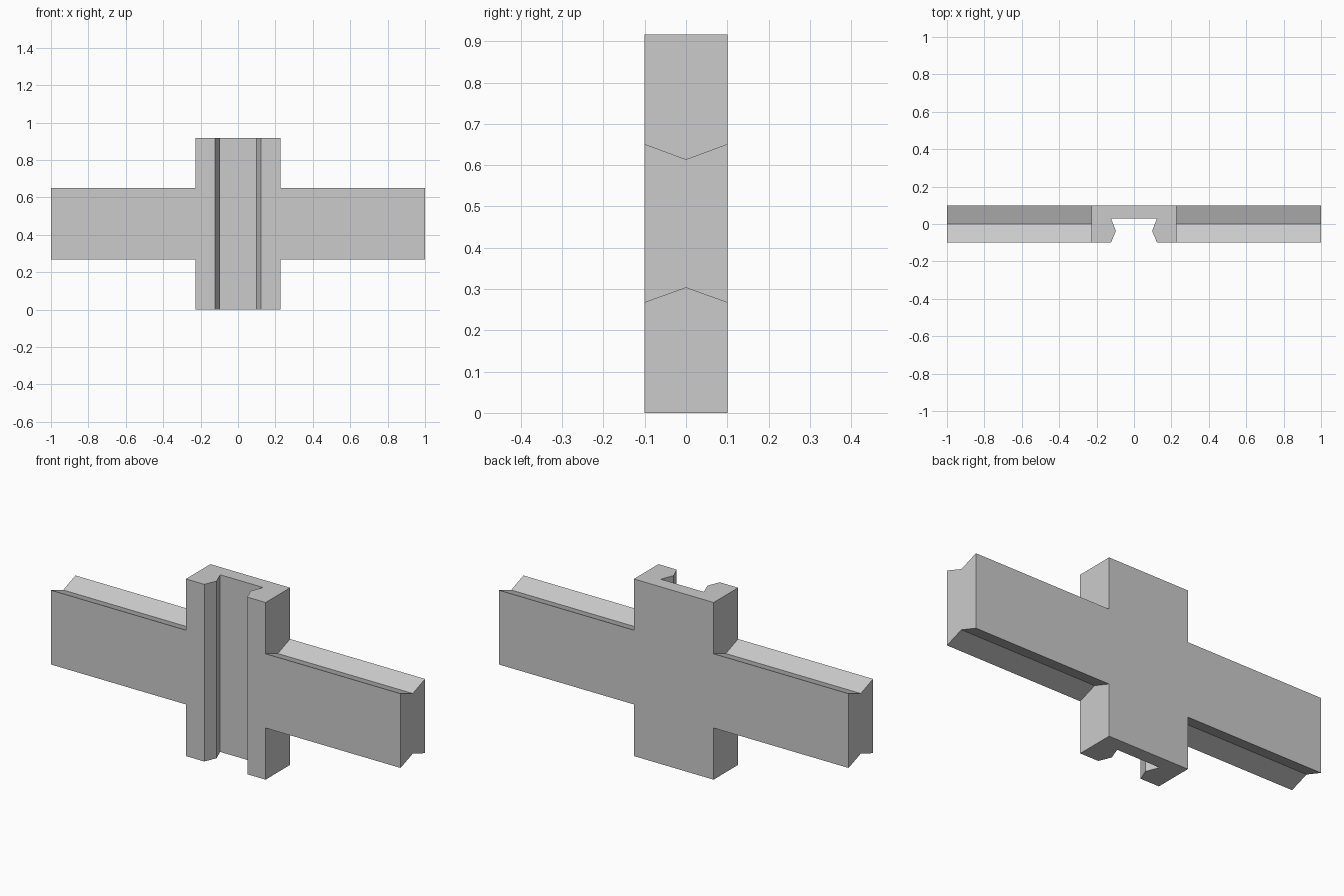
import bpy
import bmesh
from mathutils import Vector

cube = bpy.data.objects.get("Cube")
if cube:
    bpy.data.objects.remove(cube, do_unlink=True)

grey = bpy.data.materials.new("plain grey")
grey.use_nodes = True
colour = (0.6, 0.6, 0.6, 1)
grey.diffuse_color = colour
grey.node_tree.nodes["Principled BSDF"].inputs["Base Color"].default_value = colour


def extrude_profile(name, points, direction):
    """Make a solid by sweeping a closed outline along a vector."""
    bm = bmesh.new()
    face = bm.faces.new([bm.verts.new(p) for p in points])
    result = bmesh.ops.extrude_face_region(bm, geom=[face])
    moved = [g for g in result["geom"] if isinstance(g, bmesh.types.BMVert)]
    bmesh.ops.translate(bm, verts=moved, vec=Vector(direction))
    bmesh.ops.recalc_face_normals(bm, faces=bm.faces)
    mesh = bpy.data.meshes.new(name)
    bm.to_mesh(mesh)
    bm.free()
    mesh.materials.append(grey)
    obj = bpy.data.objects.new(name, mesh)
    bpy.context.collection.objects.link(obj)
    return obj


depth = 0.10
height = 0.916
half_width = 0.228

# Upright block with a pinched slot along its front
half = [(half_width, depth), (half_width, -depth), (0.123, -depth),
        (0.097, -0.037), (0.123, 0.03)]
outline = half + [(-x, y) for x, y in reversed(half)]
extrude_profile("upright_block", [(x, y, 0) for x, y in outline], (0, 0, height))

# Side arms with a shallow groove along the top and bottom
low, low_groove, groove, top = 0.267, 0.303, 0.614, 0.651
section = [(-depth, low), (0, low_groove), (depth, low),
           (depth, top), (0, groove), (-depth, top)]
for name, side in (("left_arm", 1), ("right_arm", -1)):
    start = side * half_width
    extrude_profile(name, [(start, y, z) for y, z in section],
                    (side * (1 - half_width), 0, 0))
